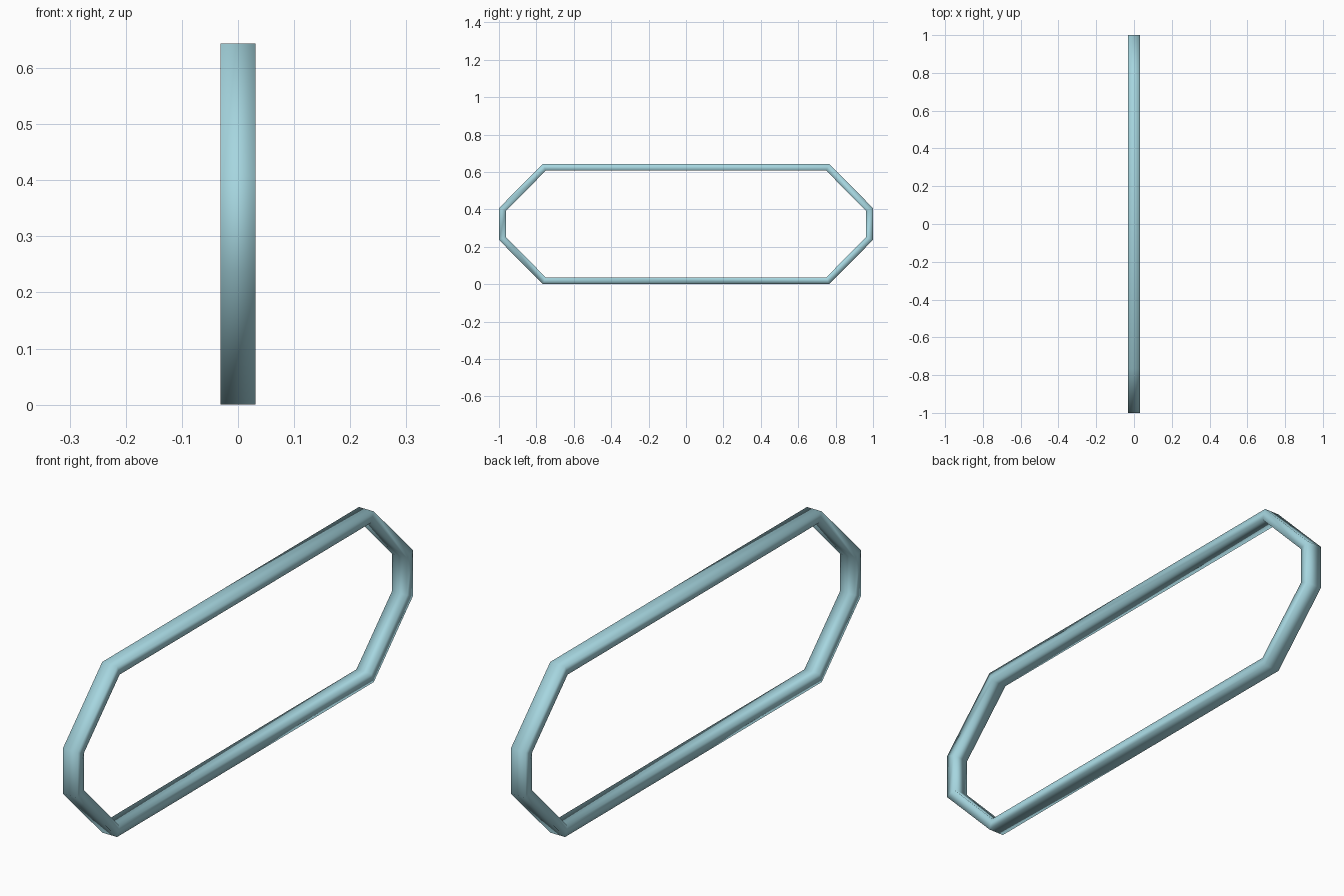
import bpy
import bmesh

old = bpy.data.objects.get("Cube")
if old:
    bpy.data.objects.remove(old, do_unlink=True)

# Pale blue paint
blue = bpy.data.materials.new("pale_blue")
blue.use_nodes = True
colour = (0.38, 0.67, 0.74, 1)
blue.diffuse_color = colour
blue.node_tree.nodes["Principled BSDF"].inputs["Base Color"].default_value = colour

HALF_WIDTH = 0.031


def octagon(end, shoulder, low, top, rise):
    """Stretched octagon in the y-z plane, as a closed loop of points."""
    quarter = [(shoulder, top), (end, top - rise)]
    lower = [(end, low + rise), (shoulder, low)]
    right = quarter + lower
    return right + [(-y, z) for y, z in reversed(right)]


outer = octagon(1.0, 0.765, 0.0, 0.644, 0.237)
inner = octagon(0.963, 0.75, 0.037, 0.607, 0.215)

# Octagonal band: a rectangular section swept round the loop
bm = bmesh.new()
rings = []
for loop, x in ((outer, -HALF_WIDTH), (outer, HALF_WIDTH),
                (inner, HALF_WIDTH), (inner, -HALF_WIDTH)):
    rings.append([bm.verts.new((x, y, z)) for y, z in loop])
for a, b in zip(rings, rings[1:] + rings[:1]):
    for i in range(len(a)):
        j = (i + 1) % len(a)
        bm.faces.new((a[i], a[j], b[j], b[i]))
bmesh.ops.recalc_face_normals(bm, faces=bm.faces)
for face in bm.faces:
    face.smooth = True

mesh = bpy.data.meshes.new("octagonal_frame")
bm.to_mesh(mesh)
bm.free()
mesh.materials.append(blue)
frame = bpy.data.objects.new("octagonal_frame", mesh)
bpy.context.collection.objects.link(frame)
